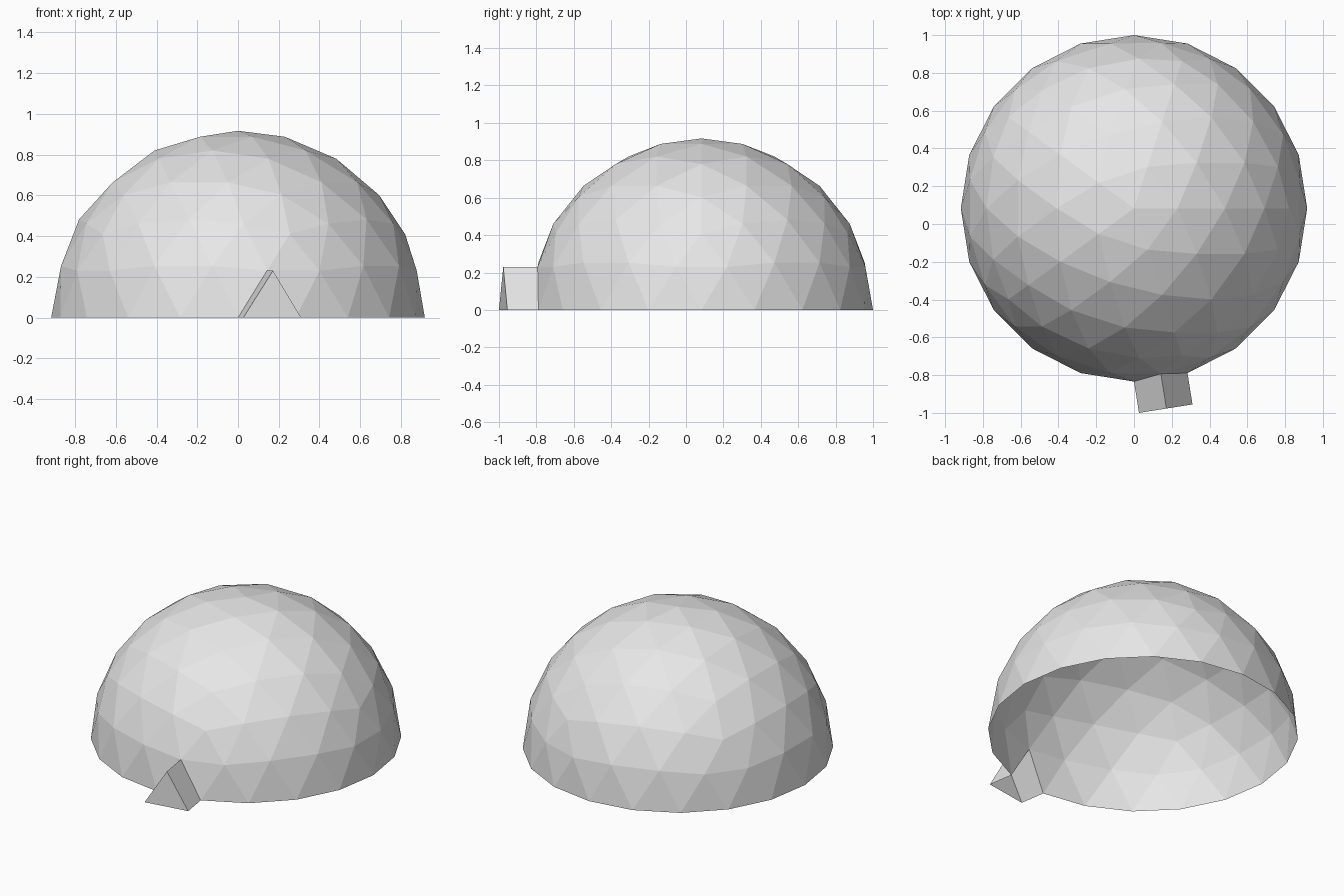
import bpy
import bmesh
from math import cos, sin, radians
from mathutils import Vector

RADIUS = 0.917
CENTRE = Vector((0, 0.083, 0))
DOOR_ANGLE = radians(-81)
PORCH_DEPTH = 0.168

if "Cube" in bpy.data.objects:
    bpy.data.objects.remove(bpy.data.objects["Cube"], do_unlink=True)

# Single plain grey
grey = bpy.data.materials.new("light_grey")
grey.use_nodes = True
grey.diffuse_color = (0.8, 0.8, 0.8, 1)
grey.node_tree.nodes["Principled BSDF"].inputs["Base Color"].default_value = (0.8, 0.8, 0.8, 1)


def add_object(name, bm):
    mesh = bpy.data.meshes.new(name)
    bm.to_mesh(mesh)
    bm.free()
    mesh.materials.append(grey)
    obj = bpy.data.objects.new(name, mesh)
    bpy.context.collection.objects.link(obj)
    return obj


# Geodesic dome: upper half of an icosphere, open underneath
bm = bmesh.new()
bmesh.ops.create_icosphere(bm, subdivisions=3, radius=RADIUS)
below = [v for v in bm.verts if v.co.z < -0.02]
bmesh.ops.delete(bm, geom=below, context='VERTS')
for v in bm.verts:
    if abs(v.co.z) < 0.02:
        v.co.z = 0
    v.co += CENTRE

# Doorway: the base triangle that faces the porch is left open
outward = Vector((cos(DOOR_ANGLE), sin(DOOR_ANGLE), 0))
target = CENTRE + outward * RADIUS + Vector((0, 0, 0.08))
door = min(bm.faces, key=lambda f: (f.calc_center_median() - target).length)
corners = [v.co.copy() for v in door.verts]
bmesh.ops.delete(bm, geom=[door], context='FACES')
add_object("dome", bm)

# Porch: sloping sides run out to an upright end panel, with no floor
front = max((c - CENTRE).dot(outward) for c in corners) + PORCH_DEPTH
bm = bmesh.new()
inner = [bm.verts.new(c) for c in corners]
outer = [bm.verts.new(c + outward * (front - (c - CENTRE).dot(outward))) for c in corners]
bm.faces.new(outer)
for i in range(3):
    j = (i + 1) % 3
    if max(corners[i].z, corners[j].z) > 0.1:
        bm.faces.new((inner[i], inner[j], outer[j], outer[i]))
bm.normal_update()
add_object("entrance_porch", bm)
